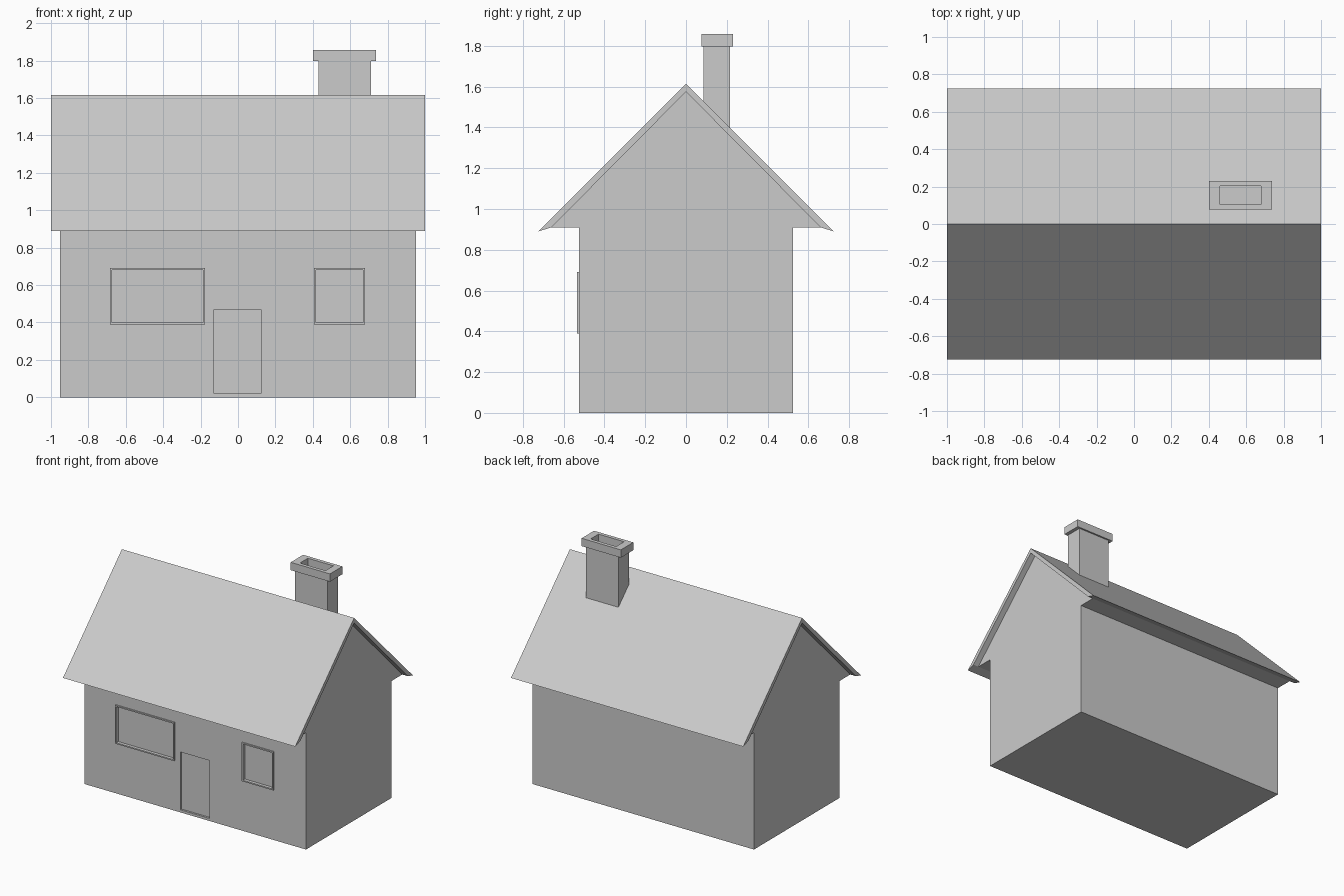
import bpy, bmesh

if "Cube" in bpy.data.objects:
    bpy.data.objects.remove(bpy.data.objects["Cube"])


def make(name, bm):
    bmesh.ops.recalc_face_normals(bm, faces=bm.faces)
    me = bpy.data.meshes.new(name)
    bm.to_mesh(me)
    bm.free()
    ob = bpy.data.objects.new(name, me)
    bpy.context.collection.objects.link(ob)
    return ob


def prism(name, profile, x0, x1):
    """Extrude a (y, z) profile along x."""
    bm = bmesh.new()
    face = bm.faces.new([bm.verts.new((x0, y, z)) for y, z in profile])
    ext = bmesh.ops.extrude_face_region(bm, geom=[face])
    verts = [g for g in ext["geom"] if isinstance(g, bmesh.types.BMVert)]
    bmesh.ops.translate(bm, verts=verts, vec=(x1 - x0, 0, 0))
    return make(name, bm)


def box(name, x0, x1, y0, y1, z0, z1):
    return prism(name, [(y0, z0), (y1, z0), (y1, z1), (y0, z1)], x0, x1)


def cut(target, cutter):
    cutter.hide_render = True
    cutter.hide_viewport = True
    mod = target.modifiers.new("cut", "BOOLEAN")
    mod.operation = "DIFFERENCE"
    mod.solver = "EXACT"
    mod.object = cutter


def mirrored(half):
    """Complete a half profile running from one ridge/base point outwards."""
    return half + [(-y, z) for y, z in reversed(half) if y > 0]


# Walls with gables and boxed-in eaves
walls = prism("walls", [(0, 1.575), (-0.66, 0.91), (-0.525, 0.91), (-0.525, 0),
                        (0.525, 0), (0.525, 0.91), (0.66, 0.91)], -0.953, 0.953)

# Pitched roof shell
prism("roof", [(0, 1.615), (0.725, 0.89), (0.66, 0.91), (0, 1.575),
               (-0.66, 0.91), (-0.725, 0.89)], -1, 1)

# Recessed door
cut(walls, box("door_cutter", -0.128, 0.122, -0.6, -0.51, 0.02, 0.47))

# Windows: raised thin frame around a recessed pane
for side, x0, x1 in (("left", -0.684, -0.176), ("right", 0.406, 0.678)):
    z0, z1, t = 0.39, 0.69, 0.01
    frame = box(side + "_window_frame", x0, x1, -0.535, -0.515, z0, z1)
    cutter = box(side + "_window_cutter", x0 + t, x1 - t, -0.6, -0.51, z0 + t, z1 - t)
    cut(frame, cutter)
    cut(walls, cutter)

# Chimney stack, its foot following the roof slope
prism("chimney_stack", [(0.085, 1.51), (0.217, 1.378), (0.217, 1.80), (0.085, 1.80)],
      0.43, 0.71)

# Chimney cap with flue opening
cap = box("chimney_cap", 0.40, 0.738, 0.077, 0.23, 1.797, 1.858)
cut(cap, box("flue_cutter", 0.46, 0.68, 0.105, 0.202, 1.7, 1.95))
